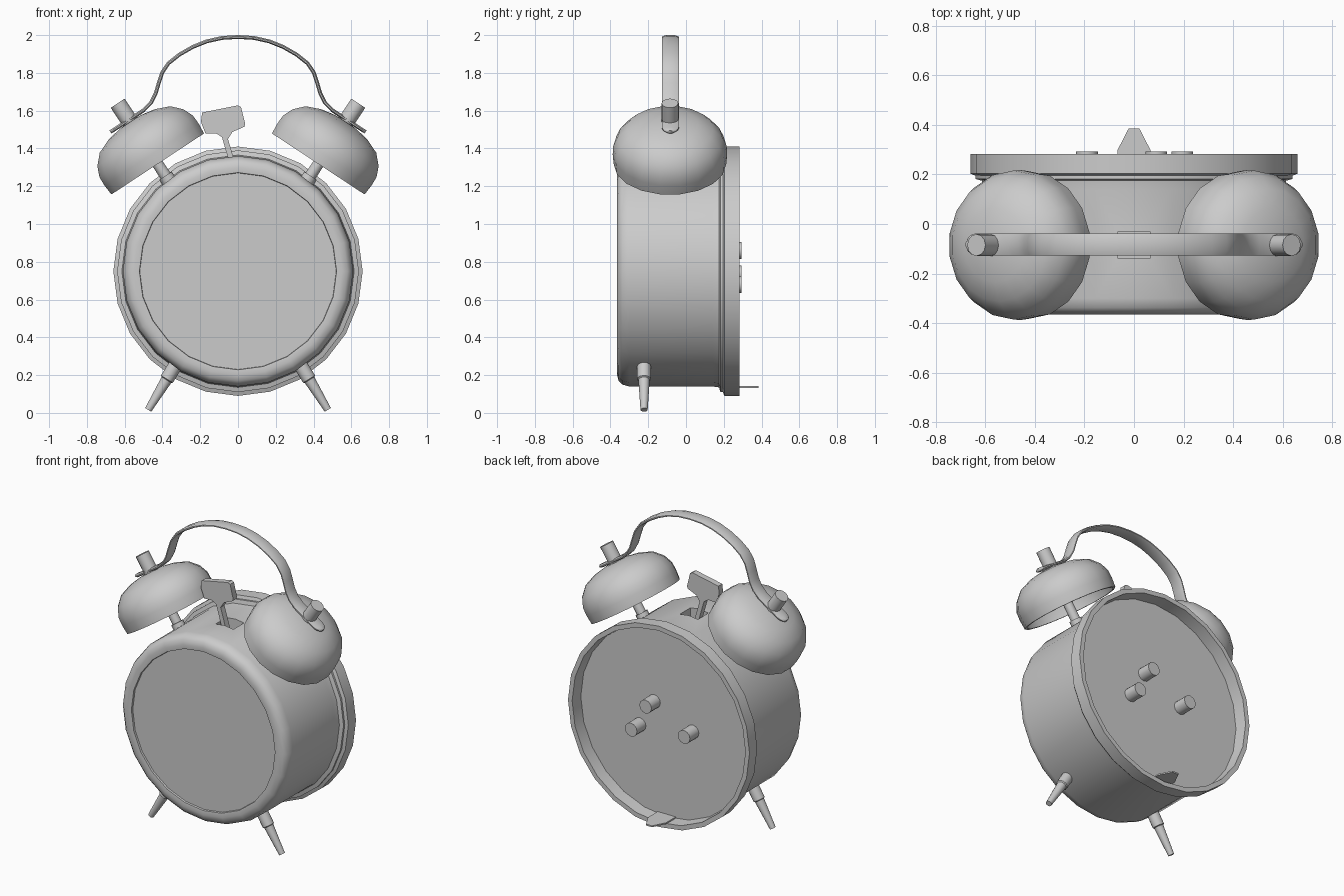
import bpy, bmesh, math
from mathutils import Vector, Matrix

if "Cube" in bpy.data.objects:
    bpy.data.objects.remove(bpy.data.objects["Cube"])


def finish(name, bm, angle=40):
    bmesh.ops.remove_doubles(bm, verts=bm.verts, dist=1e-5)
    bmesh.ops.recalc_face_normals(bm, faces=bm.faces)
    me = bpy.data.meshes.new(name)
    bm.to_mesh(me)
    bm.free()
    ob = bpy.data.objects.new(name, me)
    bpy.context.collection.objects.link(ob)
    shade(ob, angle)
    return ob


def shade(ob, angle=40):
    bpy.ops.object.select_all(action='DESELECT')
    ob.select_set(True)
    bpy.context.view_layer.objects.active = ob
    bpy.ops.object.shade_smooth_by_angle(angle=math.radians(angle))


def loft(bm, rings, caps=False):
    rows = [[bm.verts.new(p) for p in r] for r in rings]
    n = len(rows[0])
    for a, b in zip(rows, rows[1:]):
        for i in range(n):
            j = (i + 1) % n
            bm.faces.new((a[i], a[j], b[j], b[i]))
    if caps:
        bm.faces.new(rows[0])
        bm.faces.new(rows[-1])


def lathe(name, profile, origin, axis, sides):
    """Spin (radius, height) pairs about an axis."""
    m = Matrix.Translation(origin) @ Vector(axis).to_track_quat('Z', 'Y').to_matrix().to_4x4()
    bm = bmesh.new()
    rings = [[m @ Vector((max(r, 1e-7) * math.cos(t), max(r, 1e-7) * math.sin(t), h))
              for t in (2 * math.pi * i / sides for i in range(sides))] for r, h in profile]
    loft(bm, rings)
    return finish(name, bm)


def plate(name, outline, to3d, thick):
    """Extrude a 2D outline."""
    bm = bmesh.new()
    loft(bm, [[to3d(u, v, w) for u, v in outline] for w in thick], caps=True)
    return finish(name, bm, 30)


# Case: front bezel, drum, rear flange and recessed back
case = lathe("case", [(0, -.35), (.52, -.35), (.522, -.362), (.55, -.365), (.58, -.357), (.60, -.338),
                      (.61, -.30), (.61, .14), (.615, .175), (.64, .182), (.64, .195), (.66, .203),
                      (.66, .283), (.63, .283), (.625, .20), (0, .20)],
             (0, 0, .75), (0, 1, 0), 24)

# Slot in the top of the case for the hammer
bpy.ops.mesh.primitive_cube_add(size=1, location=(0, -.085, 1.34))
slot = bpy.context.object
slot.name = "slot_cutter"
slot.scale = (.13, .11, .2)
slot.hide_render = True
mod = case.modifiers.new("slot", 'BOOLEAN')
mod.operation = 'DIFFERENCE'
mod.object = slot
mod.solver = 'EXACT'
bpy.context.view_layer.objects.active = case
bpy.ops.object.modifier_apply(modifier=mod.name)
bpy.data.objects.remove(slot)
shade(case)

# Bells, posts, nuts and feet on both sides
for s, side in ((-1, "left"), (1, "right")):
    base, axis = (s * .425, -.085, 1.318), (s * .55, 0, .835)
    lathe(side + "_bell", [(.298, 0), (.303, .06), (.301, .11), (.278, .165), (.228, .218), (.15, .25),
                           (.07, .265), (0, .268), (0, .252), (.14, .236), (.217, .205), (.264, .156),
                           (.286, .105), (.284, 0), (.298, 0)], base, axis, 18)
    lathe(side + "_bell_post", [(0, -.18), (.04, -.18), (.04, -.075), (.03, -.075), (.03, .25), (0, .25)],
          base, axis, 12)
    lathe(side + "_bell_nut", [(0, .25), (.044, .25), (.044, .385), (0, .385)], base, axis, 12)
    lathe(side + "_foot", [(0, -.03), (.037, -.03), (.037, .075), (.03, .08), (.019, .266), (0, .266)],
          (s * .337, -.222, .243), (s * .138, 0, -.226), 12)

# Carrying handle: strap swept along x, z with half width
half = [(-.675, 1.487, .012), (-.668, 1.492, .029), (-.655, 1.5, .04), (-.638, 1.511, .045),
        (-.56, 1.562, .045), (-.50, 1.602, .045), (-.46, 1.643, .045), (-.436, 1.69, .045),
        (-.42, 1.745, .045), (-.402, 1.80, .045), (-.368, 1.851, .045), (-.31, 1.897, .045),
        (-.24, 1.937, .045), (-.165, 1.967, .045), (-.085, 1.985, .045)]
path = half + [(0, 1.99, .045)] + [(-x, z, w) for x, z, w in reversed(half)]
section = [(-1, -.004), (-.6, -.01), (.6, -.01), (1, -.004), (1, .003), (.5, .01), (-.5, .01), (-1, .003)]
rings = []
for i, (x, z, w) in enumerate(path):
    a, b = path[max(i - 1, 0)], path[min(i + 1, len(path) - 1)]
    d = Vector((b[0] - a[0], 0, b[1] - a[1])).normalized()
    nrm = Vector((-d.z, 0, d.x))
    rings.append([Vector((x, -.083 + u * w, z)) + nrm * v for u, v in section])
bm = bmesh.new()
loft(bm, rings, caps=True)
finish("handle", bm, 50)

# Hammer between the bells
plate("hammer", [(-.19, 1.59), (0, 1.628), (.016, 1.62), (.038, 1.53), (.034, 1.515), (-.03, 1.487),
                 (-.053, 1.45), (0, 1.27), (-.03, 1.27), (-.085, 1.46), (-.116, 1.48), (-.172, 1.478),
                 (-.196, 1.54)], lambda u, v, w: Vector((u, w, v)), (-.105, -.065))

# Pointed rear tab
plate("rear_tab", [(-.066, .19), (.066, .19), (.066, .30), (.022, .385), (-.022, .385), (-.066, .30)],
      lambda u, v, w: Vector((u, v, w)), (.133, .142))

# Winding knobs on the back
for n, (x, z) in enumerate(((.09, .86), (-.19, .735), (.195, .68))):
    lathe(f"back_knob_{n + 1}", [(0, 0), (.044, 0), (.044, .105), (0, .105)], (x, .188, z), (0, 1, 0), 12)
